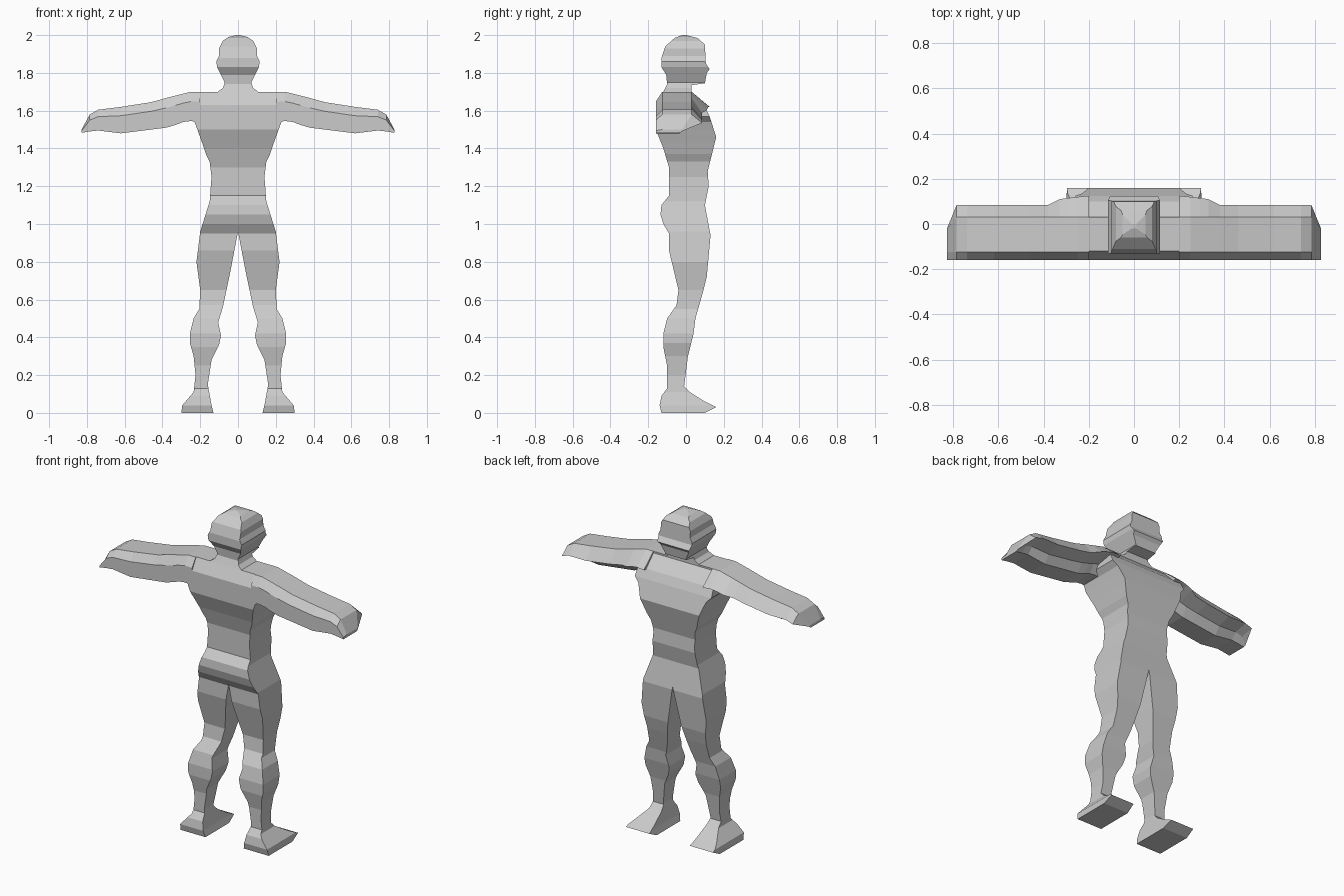
import bpy
import bmesh

default_cube = bpy.data.objects.get("Cube")
if default_cube:
    bpy.data.objects.remove(default_cube, do_unlink=True)

GREY = (.6, .6, .6, 1)
material = bpy.data.materials.new("plain grey")
material.use_nodes = True
material.diffuse_color = GREY
shader = next(node for node in material.node_tree.nodes if node.type == "BSDF_PRINCIPLED")
shader.inputs["Base Color"].default_value = GREY


def loft(name, rings):
    """Skin a row of equal-sized closed rings and cap both ends."""
    bm = bmesh.new()
    rows = [[bm.verts.new(point) for point in ring] for ring in rings]
    for low, high in zip(rows, rows[1:]):
        for corner in range(len(low)):
            previous = corner - 1
            bm.faces.new((low[previous], low[corner], high[corner], high[previous]))
    bm.faces.new(rows[0])
    bm.faces.new(rows[-1])
    bmesh.ops.recalc_face_normals(bm, faces=bm.faces)
    mesh = bpy.data.meshes.new(name)
    bm.to_mesh(mesh)
    bm.free()
    mesh.materials.append(material)
    part = bpy.data.objects.new(name, mesh)
    bpy.context.collection.objects.link(part)


def sample(profile, height):
    """Read an offset from a rising (height, offset) profile."""
    below = max((point for point in profile if point[0] <= height), default=profile[0])
    above = min((point for point in profile if point[0] >= height), default=profile[-1])
    rise = above[0] - below[0]
    if rise == 0:
        return below[1]
    return below[1] + (above[1] - below[1]) * (height - below[0]) / rise


def box_loft(name, inner, outer, front, rear, side=1):
    """Stack rectangles whose four sides follow four height profiles."""
    bottom, top = outer[0][0], outer[-1][0]
    heights = {height for profile in (inner, outer, front, rear) for height, offset in profile}
    rings = []
    for z in sorted(height for height in heights if bottom <= height <= top):
        near, far = side * sample(inner, z), side * sample(outer, z)
        back, face = sample(rear, z), sample(front, z)
        rings.append([(near, back, z), (far, back, z), (far, face, z), (near, face, z)])
    loft(name, rings)


def mirrored(profile):
    return [(height, -offset) for height, offset in profile]


# Side outline shared by the legs and torso, from toe and heel to neck
body_front = [(0, .1), (.03, .16), (.06, .1), (.11, .02), (.14, -.01), (.3, .01),
              (.42, .04), (.5, .05), (.64, .09), (.72, .11), (.94, .13), (1.02, .115),
              (1.1, .1), (1.2, .12), (1.28, .115), (1.38, .14), (1.46, .16),
              (1.57, .125), (1.62, .1), (1.69, .03), (1.71, .03)]
body_rear = [(0, -.13), (.04, -.14), (.09, -.13), (.13, -.1), (.25, -.1), (.35, -.12),
             (.42, -.12), (.5, -.1), (.57, -.05), (.65, -.04), (.86, -.09), (.95, -.09),
             (1, -.12), (1.05, -.135), (1.1, -.13), (1.15, -.09), (1.3, -.09),
             (1.4, -.12), (1.5, -.16), (1.63, -.16), (1.7, -.12), (1.71, -.12)]

# Torso: hips, waist, chest and shoulders
torso_width = [(.96, .2), (1.12, .15), (1.25, .14), (1.33, .15), (1.37, .17),
               (1.43, .19), (1.5, .215), (1.54, .23), (1.57, .26), (1.7, .25)]
box_loft("torso", mirrored(torso_width), torso_width, body_front, body_rear)

# Head and neck
head_width = [(1.69, .12), (1.72, .08), (1.75, .07), (1.79, .09), (1.83, .11),
              (1.86, .115), (1.89, .1), (1.93, .1), (1.97, .08), (1.99, .05), (2, .01)]
head_face = [(1.69, .03), (1.735, .03), (1.745, .1), (1.8, .11), (1.82, .125),
             (1.85, .105), (1.95, .1), (1.985, .06), (2, 0)]
head_rear = [(1.69, -.125), (1.74, -.1), (1.79, -.105), (1.83, -.13), (1.88, -.13),
             (1.94, -.11), (1.985, -.06), (2, -.02)]
box_loft("head", mirrored(head_width), head_width, head_face, head_rear)

# Legs with feet
leg_outer = [(0, .3), (.04, .295), (.11, .235), (.2, .225), (.3, .235), (.37, .255),
             (.42, .255), (.5, .235), (.55, .205), (.65, .2), (.8, .22), (.96, .2)]
leg_inner = [(0, .13), (.04, .14), (.15, .16), (.28, .14), (.36, .1), (.41, .09),
             (.48, .105), (.56, .08), (.75, .04), (.96, 0)]

# Arm stations: distance out, top, underside, forward reach
arm_stations = [(.2, 1.7, 1.54, .125), (.25, 1.7, 1.545, .12), (.29, 1.69, 1.54, .115),
                (.33, 1.68, 1.525, .11), (.38, 1.667, 1.51, .085),
                (.46, 1.645, 1.5, .085), (.62, 1.62, 1.48, .085),
                (.74, 1.605, 1.495, .085), (.785, 1.58, 1.49, .085),
                (.828, 1.5, 1.483, -.02)]


def arm_ring(x, top, bottom, reach):
    """Arm section with sloping front and a raised forward underside."""
    depth = top - bottom
    return [(x, -.125, top), (x, min(.03, reach), top), (x, reach, bottom + depth / 2),
            (x, min(0, reach), bottom + depth / 3), (x, -.035, bottom),
            (x, -.16, bottom), (x, -.16, top - depth / 3)]


for label, side in (("left", 1), ("right", -1)):
    box_loft(label + "_leg", leg_inner, leg_outer, body_front, body_rear, side)
    loft(label + "_arm", [arm_ring(side * x, *section) for x, *section in arm_stations])
